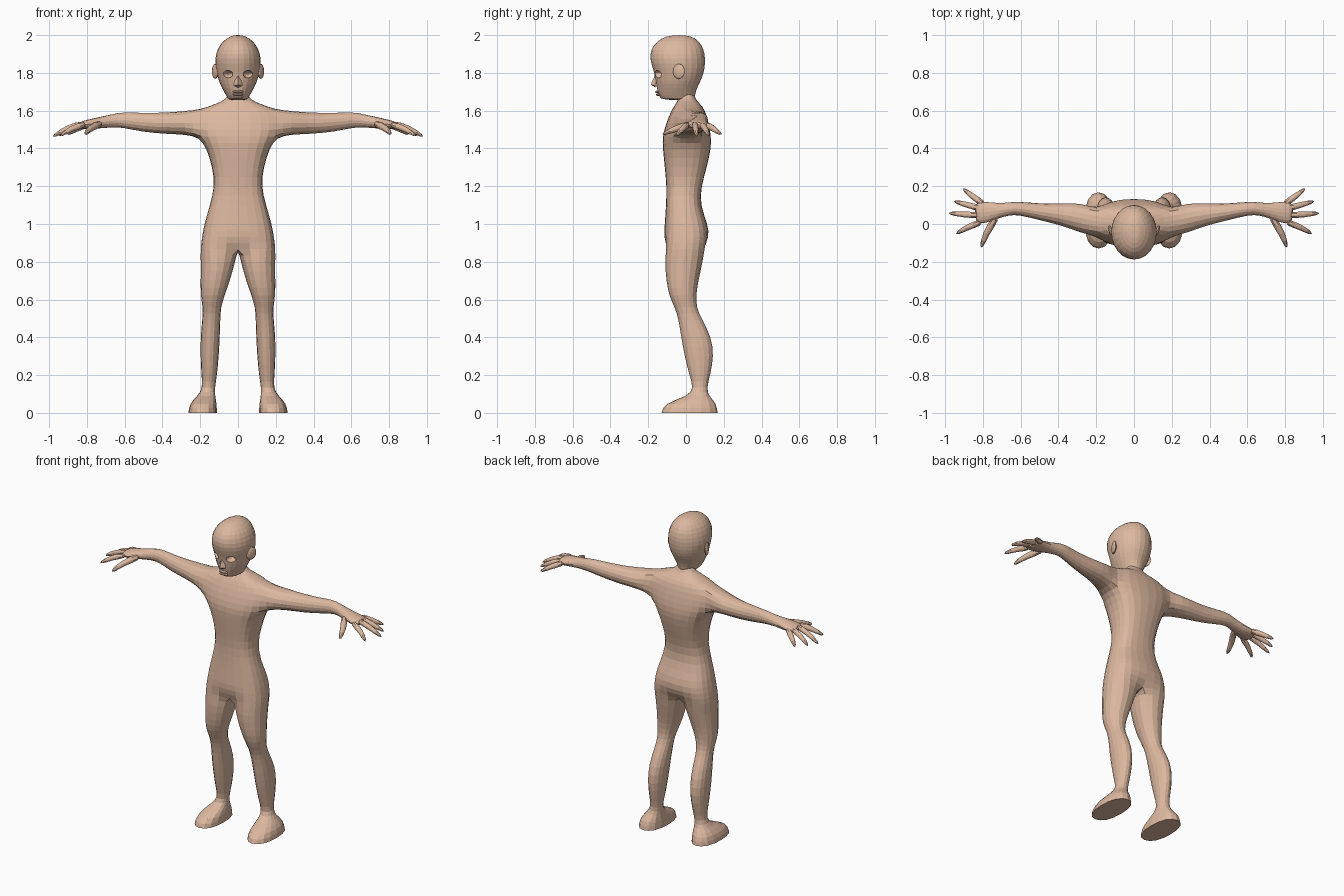
import bpy, bmesh, math
from mathutils import Vector

if "Cube" in bpy.data.objects:
    bpy.data.objects.remove(bpy.data.objects["Cube"])

skin = bpy.data.materials.new("skin")
skin.diffuse_color = (0.72, 0.48, 0.35, 1)
skin.use_nodes = True
skin.node_tree.nodes["Principled BSDF"].inputs["Base Color"].default_value = skin.diffuse_color


def spow(v, p):
    return math.copysign(abs(v) ** p, v)


def half_ring(bm, z, hw, yf, yb, p, pinch=1.0, grow=1.035):
    """Seven points from front centre, round the +x side, to back centre."""
    c, h = (yf + yb) / 2, (yb - yf) / 2 * grow
    out = []
    for k in range(7):
        a = math.radians(-90 + 30 * k)
        x = 0 if k in (0, 6) else hw * grow * spow(math.cos(a), p)
        y = c + h * spow(math.sin(a), p) * (pinch if k in (0, 6) else 1)
        out.append(bm.verts.new((x, y, z)))
    return out


def oval(a0, a1, b0, b1, degs, p=1.0, grow=1.08):
    """Oval points inside a box a0..a1 by b0..b1, at the given angles."""
    for d in degs:
        t = math.radians(d)
        yield ((a0 + a1) / 2 + (a1 - a0) / 2 * grow * spow(math.cos(t), p),
               (b0 + b1) / 2 + (b1 - b0) / 2 * grow * spow(math.sin(t), p))


def bridge(bm, r0, r1, closed=True, skip=()):
    n = len(r0)
    for i in range(n if closed else n - 1):
        if i not in skip:
            j = (i + 1) % n
            bm.faces.new((r0[i], r0[j], r1[j], r1[i]))


def finish(bm, name, subdivide=1, mirror=True):
    bmesh.ops.recalc_face_normals(bm, faces=bm.faces[:])
    me = bpy.data.meshes.new(name)
    bm.to_mesh(me)
    bm.free()
    me.materials.append(skin)
    ob = bpy.data.objects.new(name, me)
    bpy.context.collection.objects.link(ob)
    if mirror:
        ob.modifiers.new("mirror", 'MIRROR').merge_threshold = 0.0005
    if subdivide:
        s = ob.modifiers.new("subdivide", 'SUBSURF')
        s.levels = s.render_levels = subdivide
    return ob


def finger(bm, pts, radii):
    pts = [Vector(p) for p in pts]
    rings = []
    for i, (p, r) in enumerate(zip(pts, radii)):
        d = (pts[min(i + 1, len(pts) - 1)] - pts[max(i - 1, 0)]).normalized()
        u = d.cross(Vector((0, 0, 1))).normalized()
        v = u.cross(d)
        rings.append([bm.verts.new(p + (u * math.cos(k * math.pi / 3) +
                                        v * math.sin(k * math.pi / 3)) * r) for k in range(6)])
    for a, b in zip(rings, rings[1:]):
        bridge(bm, a, b)
    bm.faces.new(rings[0])
    bm.faces.new(rings[-1])


# ---- body: right half cage, mirrored and subdivided
bm = bmesh.new()
crease = bm.edges.layers.float.new("crease_edge")

# torso rows: height, half width, front y, back y
torso = [(1.70, .05, -.03, .04), (1.66, .06, -.04, .05), (1.635, .12, -.055, .075),
         (1.605, .20, -.075, .10), (1.535, .215, -.105, .12), (1.46, .205, -.125, .133),
         (1.40, .165, -.122, .132), (1.30, .135, -.112, .11), (1.20, .122, -.102, .08),
         (1.10, .148, -.105, .074), (1.0, .178, -.112, .115), (.93, .19, -.118, .124),
         (.87, .198, -.12, .115)]
rows = []
for i, (z, hw, yf, yb) in enumerate(torso):
    rows.append(half_ring(bm, z, hw, yf, yb, 1.0 if i < 2 else .7,
                          .7 if i == len(torso) - 1 else 1.0))
for i in range(len(rows) - 1):
    bridge(bm, rows[i], rows[i + 1], False, (2, 3) if i in (3, 4) else ())
bm.faces.new(rows[0])

# arm: starts from the opening left in the torso side
A, B, C = rows[3:6]
bm.verts.remove(B[3])
prev = [A[2], A[3], A[4], B[4], C[4], C[3], C[2], B[2]]
arm_degs = (135, 90, 45, 0, -45, -90, -135, 180)
# stations: x, front y, back y, bottom z, top z
for x, yf, yb, zb, zt in [(.28, -.05, .113, 1.472, 1.60), (.37, -.012, .11, 1.475, 1.591),
                          (.5, .02, .108, 1.485, 1.588), (.61, .048, .12, 1.51, 1.594),
                          (.66, .046, .115, 1.512, 1.583), (.72, .03, .11, 1.506, 1.57),
                          (.80, -.005, .122, 1.502, 1.552), (.845, .01, .112, 1.503, 1.54)]:
    ring = [bm.verts.new((x, y, z)) for y, z in oval(yf, yb, zb, zt, arm_degs)]
    bridge(bm, prev, ring)
    prev = ring
bm.faces.new(prev)

# fingers and thumb
wide, thumb = (.022, .019, .011), (.026, .021, .012)
finger(bm, [(.72, .05, 1.535), (.785, -.05, 1.508), (.81, -.13, 1.473)], thumb)
finger(bm, [(.80, .012, 1.53), (.88, -.015, 1.508), (.945, -.055, 1.465)], wide)
finger(bm, [(.81, .046, 1.533), (.90, .05, 1.512), (.985, .058, 1.46)], wide)
finger(bm, [(.80, .08, 1.532), (.88, .10, 1.509), (.957, .122, 1.465)], wide)
finger(bm, [(.79, .102, 1.53), (.85, .142, 1.507), (.908, .19, 1.472)], wide)

# leg and foot: starts from half the hip row plus one crotch point
prev = rows[-1] + [bm.verts.new((0, 0, .875))]
leg_degs = [-135 + 45 * k for k in range(8)]
# stations: height, inner x, outer x, front y, back y, squareness
for z, xi, xo, yf, yb, p in [(.80, .012, .2, -.116, .092, .9), (.70, .04, .2, -.107, .068, .9),
                             (.62, .07, .2, -.092, .055, .9), (.555, .09, .187, -.06, .058, .9),
                             (.50, .092, .19, -.042, .085, .9), (.40, .095, .2, -.028, .138, .9),
                             (.30, .10, .2, -.01, .15, .9), (.20, .11, .195, .016, .13, .9),
                             (.13, .122, .188, .04, .11, .9), (.09, .12, .215, .01, .122, .8),
                             (.05, .112, .258, -.118, .163, .7), (0, .11, .264, -.132, .17, .7)]:
    ring = [bm.verts.new((x, y, z)) for x, y in oval(xi, xo, yf, yb, leg_degs, p, 1.06)]
    bridge(bm, prev, ring)
    prev = ring
sole = bm.faces.new(prev)
for e in sole.edges:
    e[crease] = 1.0
finish(bm, "body")

# ---- head
bm = bmesh.new()
head_rows = [(1.655, .05, -.13, .045), (1.675, .06, -.145, .047), (1.72, .086, -.155, .058),
             (1.76, .104, -.163, .08), (1.80, .114, -.168, .096), (1.85, .124, -.187, .103),
             (1.90, .119, -.193, .102), (1.95, .098, -.174, .085), (1.985, .06, -.13, .05),
             (2.0, .022, -.075, .005)]
rings = [half_ring(bm, *r, 1.0) for r in head_rows]
for a, b in zip(rings, rings[1:]):
    bridge(bm, a, b, False)
bm.faces.new(rings[0])
bm.faces.new(rings[-1])
head = finish(bm, "head")


def ellipsoid(name, loc, scale, rot=0.0, subdivide=0):
    b = bmesh.new()
    bmesh.ops.create_uvsphere(b, u_segments=12, v_segments=8, radius=1)
    ca, sa = math.cos(rot), math.sin(rot)
    for v in b.verts:
        x, y, z = (v.co[i] * scale[i] for i in range(3))
        v.co = Vector((x * ca - y * sa, x * sa + y * ca, z)) + Vector(loc)
    return finish(b, name, subdivide)


# eye sockets cut into the head
cutter = ellipsoid("eye_socket_cutter", (.054, -.152, 1.793), (.028, .04, .02))
cutter.hide_render = True
cutter.hide_viewport = False
cutter.display_type = 'WIRE'
cut = head.modifiers.new("eye_sockets", 'BOOLEAN')
cut.operation, cut.solver, cut.object = 'DIFFERENCE', 'EXACT', cutter

# ears, slanting outwards to the back
ellipsoid("ears", (.121, -.038, 1.808), (.012, .034, .04), -.4)

# lips
for name, z, y in (("upper_lip", 1.70, -.15), ("lower_lip", 1.685, -.146)):
    b = bmesh.new()
    bmesh.ops.create_uvsphere(b, u_segments=12, v_segments=6, radius=1)
    for v in b.verts:
        v.co = (v.co.x * .03, y + v.co.y * .014, z + v.co.z * .008)
    finish(b, name, 0, False)

# nose: a wedge from bridge to tip
bm = bmesh.new()
top, tip, base = (bm.verts.new(c) for c in ((0, -.164, 1.79), (0, -.186, 1.738), (0, -.162, 1.722)))
side, back = bm.verts.new((.024, -.160, 1.733)), bm.verts.new((.012, -.155, 1.785))
bm.faces.new((top, tip, side, back))
bm.faces.new((tip, base, side))
finish(bm, "nose", 0)
